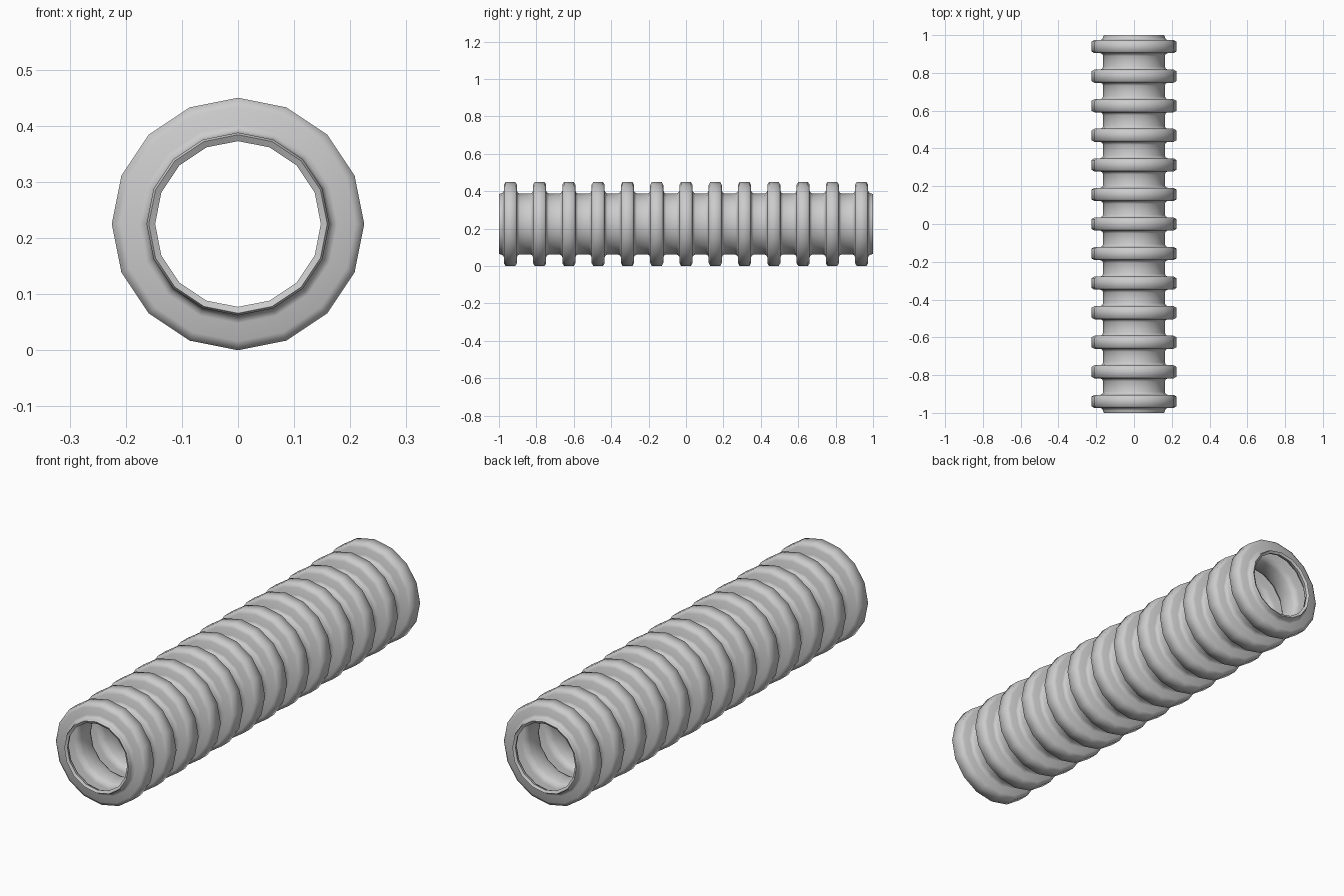
import bpy, bmesh, math

if "Cube" in bpy.data.objects:
    bpy.data.objects.remove(bpy.data.objects["Cube"])

SIDES, RIBS, PITCH = 16, 13, 0.1565
R_RIB, R_GROOVE, AXIS_Z, WALL = 0.225, 0.163, 0.225, 0.013

# One rib outline: (offset along the tube, radius)
RIB = [(-0.050, R_GROOVE), (-0.040, 0.168), (-0.035, 0.177), (-0.035, 0.209), (-0.026, R_RIB),
       (0.026, R_RIB), (0.035, 0.209), (0.035, 0.177), (0.040, 0.168), (0.050, R_GROOVE)]

# Full tube outline with short plain collars at both ends
profile = [(-1.0, 0.159), (-0.993, R_GROOVE)]
for i in range(RIBS):
    centre = (i - (RIBS - 1) / 2) * PITCH
    profile += [(centre + y, r) for y, r in RIB]
profile += [(0.993, R_GROOVE), (1.0, 0.159)]

# Spin the outline around the y axis
bm = bmesh.new()
rings = []
for y, r in profile:
    ring = []
    for s in range(SIDES):
        a = 2 * math.pi * s / SIDES
        ring.append(bm.verts.new((r * math.cos(a), y, AXIS_Z + r * math.sin(a))))
    rings.append(ring)
for a, b in zip(rings, rings[1:]):
    for s in range(SIDES):
        t = (s + 1) % SIDES
        bm.faces.new((a[s], b[s], b[t], a[t]))
bm.normal_update()
bm.faces.ensure_lookup_table()

# Make sure the faces point away from the axis
f = bm.faces[0]
c = f.calc_center_median()
if f.normal.x * c.x + f.normal.z * (c.z - AXIS_Z) < 0:
    bmesh.ops.reverse_faces(bm, faces=bm.faces[:])

mesh = bpy.data.meshes.new("corrugated_tube")
bm.to_mesh(mesh)
bm.free()
tube = bpy.data.objects.new("corrugated_tube", mesh)
bpy.context.collection.objects.link(tube)

# Thin wall, corrugated inside as well
wall = tube.modifiers.new("wall", 'SOLIDIFY')
wall.thickness = WALL
wall.offset = -1

bpy.context.view_layer.objects.active = tube
tube.select_set(True)
bpy.ops.object.modifier_apply(modifier="wall")
bpy.ops.object.shade_smooth_by_angle(angle=math.radians(65))
